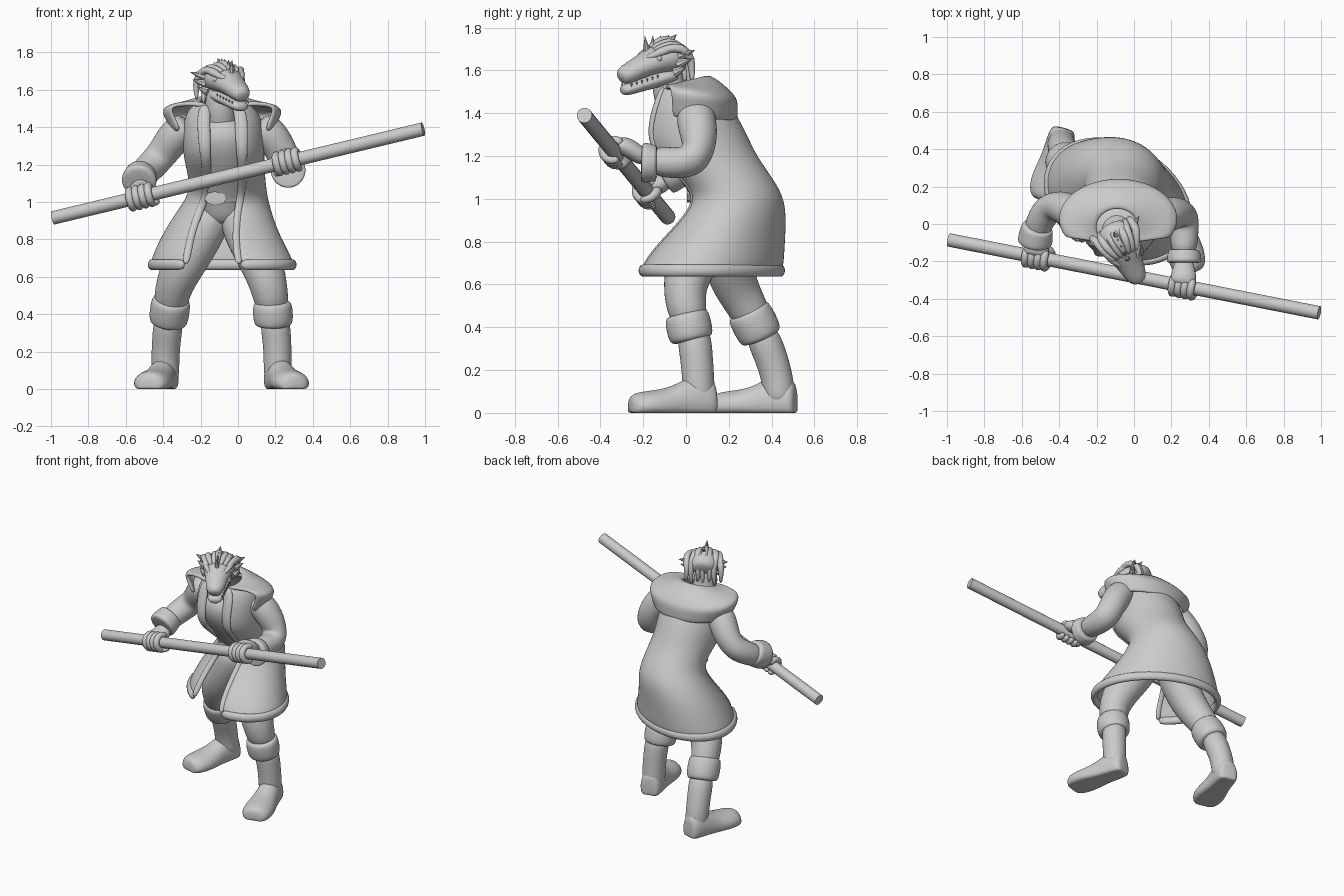
import bpy, math
from mathutils import Vector as V

cube = bpy.data.objects.get("Cube")
if cube:
    bpy.data.objects.remove(cube)

grey = bpy.data.materials.new("plain_grey")
grey.use_nodes = True
COLOUR = (0.6, 0.6, 0.6, 1)
grey.diffuse_color = COLOUR
grey.node_tree.nodes["Principled BSDF"].inputs["Base Color"].default_value = COLOUR


def loft(name, rings, closed=True, caps=True, sub=2, thick=0):
    """Skin a stack of equal-sized rings."""
    n = len(rings[0])
    verts = [p for r in rings for p in r]
    faces = []
    for i in range(len(rings) - 1):
        for j in range(n if closed else n - 1):
            k = (j + 1) % n
            faces.append((i*n + j, i*n + k, i*n + n + k, i*n + n + j))
    if caps and closed:
        faces.append(tuple(reversed(range(n))))
        faces.append(tuple(range(len(verts) - n, len(verts))))
    me = bpy.data.meshes.new(name)
    me.from_pydata(verts, [], faces)
    me.materials.append(grey)
    me.shade_smooth()
    if not sub:
        me.set_sharp_from_angle(angle=math.radians(40))
    ob = bpy.data.objects.new(name, me)
    bpy.context.collection.objects.link(ob)
    if thick:
        m = ob.modifiers.new("cloth", "SOLIDIFY")
        m.thickness, m.offset = thick, 0
    if sub:
        m = ob.modifiers.new("smooth", "SUBSURF")
        m.levels = m.render_levels = sub
    return ob


def tube(name, pts, radii, hint=(1, 0, 0), sides=10, sub=2):
    """Tube along pts; each radius is a number or (across, up) pair."""
    pts, hint, rings = [V(p) for p in pts], V(hint), []
    for i, p in enumerate(pts):
        t = (pts[min(i + 1, len(pts) - 1)] - pts[max(i - 1, 0)]).normalized()
        s = (hint - t * hint.dot(t)).normalized()
        u = t.cross(s)
        r = radii[i] if isinstance(radii, (list, tuple)) else radii
        a, b = r if isinstance(r, tuple) else (r, r)
        rings.append([p + s*a*math.cos(q) + u*b*math.sin(q)
                      for q in (math.tau*j/sides for j in range(sides))])
    return loft(name, rings, sub=sub)


def band(z, cx, cy, rx, ry, left=0, right=0, skew=0, tilt=0, n=24):
    """Horizontal oval, open at the front between the two angles if given."""
    full = left == right
    span = 360 - (right - left)
    out = []
    for j in range(n):
        a = math.radians(right + span * j / (n if full else n - 1))
        x, y = rx*math.sin(a), -ry*math.cos(a)
        out.append(V((cx + x, cy + y + skew*x, z + tilt*y)))
    return out


# Body under the coat
loft("torso", [band(*r) for r in (
    (.86, -.07, .2, .12, .13), (1, -.07, .205, .16, .16), (1.15, -.07, .095, .16, .175),
    (1.3, -.08, .01, .18, .185), (1.39, -.08, -.02, .17, .15), (1.45, -.08, -.03, .1, .1))])
loft("belt", [band(z, -.07, .195, r, r - .005) for z, r in
              ((.99, .16), (.995, .18), (1.05, .18), (1.055, .16))], sub=1)
tube("belt_buckle", [(-.12, .05, 1.02), (-.12, .005, 1.02)], [(.06, .038)]*2, sides=8, sub=0)
tube("neck", [(-.09, .02, 1.33), (-.09, -.06, 1.44), (-.1, -.09, 1.53), (-.1, -.08, 1.66)],
     [.1, .088, .08, .07])
loft("shirt_collar", [band(z, -.09, -.035, r, r, tilt=.25) for z, r in
                      ((1.36, .1), (1.35, .118), (1.38, .118), (1.385, .09))], sub=1)

# Long open coat with a rolled hem, lapels and edge trim
coat = [band(*r) for r in (
    (1.52, -.09, -.01, .13, .115, -38, 36), (1.47, -.08, .015, .2, .165, -32, 30),
    (1.3, -.08, .035, .21, .24, -28, 28), (1.2, -.07, .08, .2, .235, -30, 28),
    (1.06, -.05, .22, .19, .2, -35, 22, -.05), (.97, -.07, .25, .23, .205, -34, 18, -.1),
    (.85, -.09, .2, .29, .25, -32, 16, -.18), (.75, -.09, .15, .34, .29, -31, 14, -.22),
    (.665, -.085, .12, .38, .31, -31, 14, -.25))]
loft("coat", coat, closed=False, thick=.025)
tube("coat_hem", coat[-1], [(.032, .024)]*24, hint=(0, 0, 1), sides=8, sub=1)
for side, k in (("left", 0), ("right", -1)):
    tube(side + "_coat_edge", [r[k] for r in coat],
         [(.03, .018), (.04, .018), (.035, .018), (.028, .016)] + [(.022, .016)]*5, sides=8)

# Shoulder cape, nearly flat on top, turned down over each shoulder
loft("shoulder_cape", [band(*r) for r in (
    (1.535, -.09, -.02, .11, .1, -38, 38, 0, .3), (1.54, -.09, -.005, .15, .125, -42, 42, 0, .2),
    (1.52, -.085, .02, .24, .17, -52, 52, 0, -.08), (1.5, -.085, .025, .305, .198, -60, 60, 0, -.15),
    (1.475, -.085, .028, .308, .202, -62, 62, 0, -.15), (1.43, -.083, .03, .285, .2, -62, 62, 0, -.1),
    (1.375, -.08, .035, .262, .195, -60, 60, 0, -.05))],
    closed=False, thick=.025)

# Legs: trousers, boot cuff, shaft and flat-soled foot
LEGS = {
    "left": dict(
        thigh=[(0, .18, .98), (.05, .11, .82), (.135, 0, .66), (.172, -.01, .52), (.19, .03, .4)],
        cuff=[(.183, .0, .47), (.183, .003, .458), (.187, .015, .4), (.19, .025, .348), (.19, .028, .335)],
        boot=[(.19, .03, .42), (.21, .05, .26), (.213, .06, .12), (.21, .062, .03)],
        foot=((.195, .14), (.305, -.265))),
    "right": dict(
        thigh=[(-.13, .19, .98), (-.2, .19, .82), (-.3, .2, .65), (-.355, .27, .52), (-.365, .34, .4)],
        cuff=[(-.355, .285, .485), (-.357, .29, .475), (-.365, .32, .42), (-.373, .35, .358),
              (-.375, .355, .346)],
        boot=[(-.365, .33, .42), (-.385, .405, .25), (-.39, .435, .12), (-.385, .435, .03)],
        foot=((-.375, .515), (-.48, .12)))}
for side, leg in LEGS.items():
    tube(side + "_trouser_leg", leg["thigh"], [.13, .13, .122, .102, .09])
    tube(side + "_boot_cuff", leg["cuff"], [.085, .108, .112, .108, .085], sides=12)
    tube(side + "_boot_shaft", leg["boot"], [.09, .08, .08, .075])
    heel, toe = (V((*p, 0)) for p in leg["foot"])
    d = (toe - heel).normalized()
    across = V((-d.y, d.x, 0))
    rings = []
    for s, w, h in ((0, .045, .12), (.04, .075, .17), (.3, .078, .18), (.5, .088, .125),
                    (.72, .108, .108), (.94, .095, .098), (1, .05, .07)):
        c = heel.lerp(toe, s)
        ring = []
        for j in range(12):
            q = math.tau * j / 12
            up = math.sin(q)
            ring.append(c + across*w*math.cos(q) + V((0, 0, max(0, h*(.3 + .7*up)))))
        rings.append(ring)
    loft(side + "_boot_foot", rings)

# Staff
LOW, HIGH = V((-.99, -.085, .915)), V((.99, -.475, 1.39))
axis = (HIGH - LOW).normalized()
tube("staff", [LOW, HIGH], .036, hint=(0, 1, 0), sides=20, sub=0)
front = V((0, -1, 0))
front = (front - axis*front.dot(axis)).normalized()
above = front.cross(axis)
above = above if above.z > 0 else -above

# Arms with wide cuffs, hands gripping the staff
ARMS = {
    "left": dict(
        arm=[(.1, .04, 1.43), (.18, .05, 1.36), (.24, .065, 1.26), (.265, .04, 1.175),
             (.27, -.06, 1.165), (.265, -.18, 1.18)],
        cuff=[(.27, -.135, 1.165), (.27, -.142, 1.165), (.268, -.17, 1.167), (.268, -.203, 1.17),
              (.268, -.21, 1.17)],
        wrist=(.265, -.18, 1.18), grip=.265),
    "right": dict(
        arm=[(-.26, .04, 1.43), (-.335, .06, 1.36), (-.395, .1, 1.27), (-.455, .09, 1.2),
             (-.51, .01, 1.15), (-.525, -.08, 1.1)],
        cuff=[(-.515, -.01, 1.155), (-.518, -.017, 1.15), (-.524, -.055, 1.13), (-.53, -.1, 1.11),
              (-.531, -.107, 1.106)],
        wrist=(-.525, -.08, 1.1), grip=-.52)}
for side, a in ARMS.items():
    tube(side + "_sleeve", a["arm"], [.09, .1, .09, .09, .08, .07])
    tube(side + "_sleeve_cuff", a["cuff"], [.075, .088, .094, .1, .08], sides=12)
    grip = LOW.lerp(HIGH, (a["grip"] - LOW.x) / (HIGH.x - LOW.x))
    wrist = V(a["wrist"])
    palm = grip - front*.05 + above*.03
    tube(side + "_hand", [wrist, wrist.lerp(palm, .5), palm, palm + front*.05 + above*.01],
         [(.045, .04), (.06, .045), (.075, .05), (.07, .035)])

    def around(deg, along, r):
        q = math.radians(deg)
        return grip + axis*along + (front*math.cos(q) + above*math.sin(q))*r
    for i in range(4):
        tube(f"{side}_finger_{i + 1}", [around(g, (i - 1.5)*.035, .053) for g in
             (150, 110, 70, 30, -10, -50, -90, -125)], [.023]*7 + [.014],
             hint=axis, sides=8, sub=1)
    inward = -1 if a["grip"] > 0 else 1
    tube(side + "_thumb", [around(g, inward*m, .055) for g, m in
         ((170, .03), (205, .065), (250, .075), (300, .07))], [.03, .026, .023, .014],
         hint=axis, sides=8, sub=1)

# Reptile head, turned towards its left
FWD = V((.46, -.89, 0)).normalized()
SIDE = V((-FWD.y, FWD.x, 0))


def head(s, f, z):
    return V((-.105, -.05, z)) + SIDE*s + FWD*f


tube("skull", [head(0, f, z) for f, z in ((-.05, 1.64), (-.02, 1.655), (.04, 1.66), (.1, 1.65),
     (.16, 1.625), (.22, 1.598), (.27, 1.575), (.292, 1.562))],
     [(.06, .05), (.095, .08), (.112, .085), (.105, .075), (.078, .06), (.068, .052), (.055, .046), (.03, .03)],
     hint=SIDE, sides=12)
tube("lower_jaw", [head(0, f, z) for f, z in ((.0, 1.58), (.06, 1.572), (.14, 1.548),
     (.22, 1.522), (.265, 1.508), (.283, 1.505))],
     [(.07, .045), (.09, .045), (.073, .038), (.058, .032), (.048, .028), (.025, .016)],
     hint=SIDE, sides=12)


def spike(name, base, tip, r):
    tube(name, [base, base.lerp(tip, .5), tip], [r, r*.65, .001], hint=SIDE, sides=8, sub=0)


for side, m in (("left", 1), ("right", -1)):
    tube(side + "_brow", [head(m*s, f, z) for s, f, z in ((.095, .03, 1.705), (.09, .09, 1.697),
         (.07, .14, 1.675), (.035, .19, 1.65))], [.012, .022, .02, .008], hint=(0, 0, 1), sides=8, sub=1)
    tube(side + "_eye", [head(m*s, .125, 1.655) for s in (.06, .07, .09, .094)],
         [.01, .018, .014, .005], hint=FWD, sides=8, sub=1)
    tube(side + "_nostril", [head(m*.028, f, 1.61) for f in (.225, .245, .265)],
         [.008, .013, .006], hint=SIDE, sides=8, sub=1)
    for i, (f, z, reach) in enumerate(((.02, 1.67, .06), (.03, 1.63, .05), (.05, 1.59, .03))):
        spike(f"{side}_cheek_spike_{i + 1}", head(m*.09, f, z), head(m*(.1 + reach), f - .04, z + .025), .024)
    for i in range(6):
        s, f, z = .073 - i*.005, .13 + i*.025, 1.578 - i*.008
        spike(f"{side}_tooth_{i + 1}", head(m*s, f, z), head(m*s, f, z - .015), .005)

# Crest spikes and rope-like locks over the crown
for i in range(5):
    f, z = .15 - i*.03, 1.685 + i*.013
    spike(f"crest_spike_{i + 1}", head(0, f, z), head(0, f + .01 - i*.012, z + .075 - i*.011), .016)
for i in range(7):
    s = (i - 3) * .036
    drop = abs(s) * .35
    wave = .008 * (-1)**i
    tube(f"lock_{i + 1}", [head(s*.55, .14, 1.705 - drop*.5), head(s*.85, .085, 1.74 - drop),
         head(s + wave, .03, 1.747 - drop), head(s*1.03, -.015, 1.71 - drop),
         head(s*1.03 - wave, -.035, 1.63), head(s*1.05, -.03, 1.54 - (i % 2)*.025)],
         [.012, .022, .024, .025, .02, .01], hint=SIDE, sides=8, sub=1)
